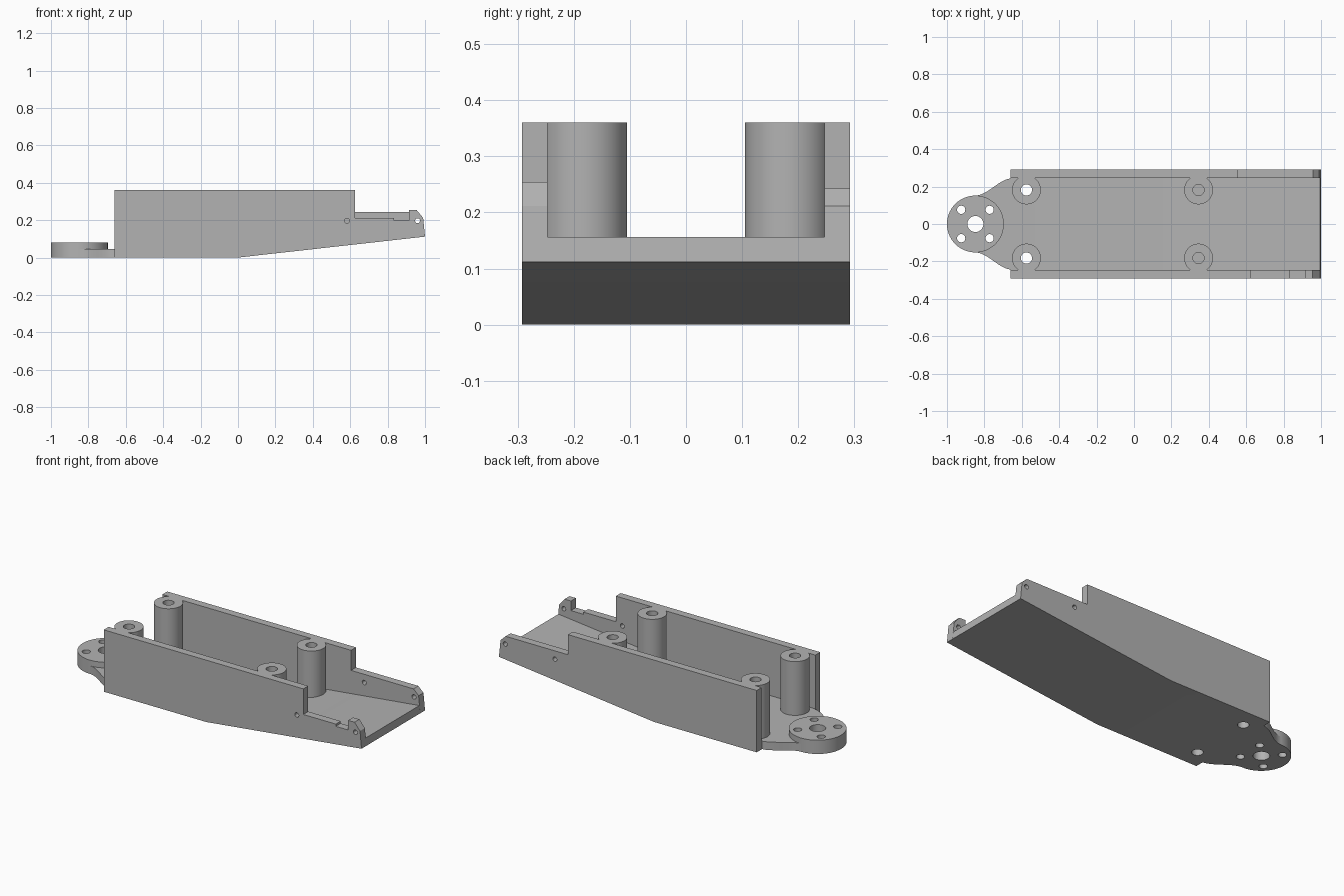
import bpy
import bmesh
import math
from mathutils import Vector

default = bpy.data.objects.get("Cube")
if default:
    bpy.data.objects.remove(default, do_unlink=True)

grey = bpy.data.materials.new("plain grey")
grey.use_nodes = True
GREY = (0.45, 0.45, 0.45, 1)
grey.diffuse_color = GREY
grey.node_tree.nodes["Principled BSDF"].inputs["Base Color"].default_value = GREY

SIDE, INNER = 0.292, 0.247      # outer and inner faces of the walls
BOTTOM, TOP = 0.0, 0.36
FLOOR = 0.047


def prism(name, points, offset):
    """Extrude a flat polygon along an offset vector."""
    bm = bmesh.new()
    face = bm.faces.new([bm.verts.new(p) for p in points])
    result = bmesh.ops.extrude_face_region(bm, geom=[face])
    verts = [g for g in result["geom"] if isinstance(g, bmesh.types.BMVert)]
    bmesh.ops.translate(bm, verts=verts, vec=Vector(offset))
    bmesh.ops.recalc_face_normals(bm, faces=bm.faces)
    mesh = bpy.data.meshes.new(name)
    bm.to_mesh(mesh)
    bm.free()
    obj = bpy.data.objects.new(name, mesh)
    bpy.context.collection.objects.link(obj)
    mesh.materials.append(grey)
    return obj


def side_prism(name, profile, y0, y1):
    return prism(name, [(x, y0, z) for x, z in profile], (0, y1 - y0, 0))


def circle(radius, count):
    return [(radius * math.cos(i * math.tau / count),
             radius * math.sin(i * math.tau / count)) for i in range(count)]


def post(name, x, y, z0, z1, radius, count=64):
    return prism(name, [(x + a, y + b, z0) for a, b in circle(radius, count)],
                 (0, 0, z1 - z0))


def pin(x, z, y):
    return prism("pin_cutter", [(x + a, y - 0.1, z + b) for a, b in circle(0.013, 24)],
                 (0, 0.2, 0))


def cut(obj, cutters):
    """Subtract the cutters, then remove them."""
    bpy.context.view_layer.objects.active = obj
    for cutter in cutters:
        cutter.hide_render = True
        mod = obj.modifiers.new("hole", "BOOLEAN")
        mod.operation = "DIFFERENCE"
        mod.solver = "EXACT"
        mod.object = cutter
        bpy.ops.object.modifier_apply(modifier=mod.name)
        bpy.data.objects.remove(cutter, do_unlink=True)


def smooth(obj):
    bpy.ops.object.select_all(action="DESELECT")
    obj.select_set(True)
    bpy.context.view_layer.objects.active = obj
    bpy.ops.object.shade_smooth_by_angle(angle=math.radians(30))


REAR_X, FRONT_X, POST_Y = -0.575, 0.345, 0.182


def rear_holes(z0, z1):
    return [post("hole_cutter", REAR_X, s * POST_Y, z0, z1, 0.03, 32) for s in (-1, 1)]


# Floor pan, rising towards the open end
deck = side_prism("floor_pan", [(-0.66, BOTTOM), (0, BOTTOM), (1, 0.112),
                                (0.995, 0.156), (0, FLOOR), (-0.66, FLOOR)],
                  -INNER, INNER)
cut(deck, rear_holes(-0.1, 0.2))
smooth(deck)

# Side walls with their different stepped ends
base = [(-0.66, TOP), (-0.66, BOTTOM), (0, BOTTOM), (1, 0.112), (0.99, 0.212)]
right_wall = side_prism("right_wall", base + [
    (0.955, 0.254), (0.914, 0.254), (0.914, 0.198), (0.834, 0.198),
    (0.834, 0.211), (0.625, 0.211), (0.625, TOP)], -SIDE, -INNER)
cut(right_wall, [pin(0.583, 0.197, -SIDE), pin(0.96, 0.197, -SIDE)])
left_wall = side_prism("left_wall", base + [
    (0.957, 0.243), (0.555, 0.243), (0.555, TOP)], INNER, SIDE)
cut(left_wall, [pin(0.64, 0.195, SIDE), pin(0.96, 0.197, SIDE)])
for wall in (right_wall, left_wall):
    smooth(wall)

# Screw posts: the rear pair is bored through, the other pair is blind
for side, label in ((-1, "right"), (1, "left")):
    y = side * POST_Y
    rear = post("rear_post_" + label, REAR_X, y, 0.02, TOP, 0.077)
    cut(rear, [post("hole_cutter", REAR_X, y, -0.1, 0.5, 0.03, 32)])
    front = post("front_post_" + label, FRONT_X, y, 0.05, TOP, 0.077)
    cut(front, [post("hole_cutter", FRONT_X, y, 0.09, 0.5, 0.03, 32)])
    smooth(rear)
    smooth(front)

# Mounting tongue with flowing shoulders, and its raised round pad
HUB_X, HUB_R, BOLT = -0.848, 0.152, 0.076


def hub_holes():
    holes = [post("hole_cutter", HUB_X, 0, -0.1, 0.2, 0.043, 32)]
    for sx in (-1, 1):
        for sy in (-1, 1):
            holes.append(post("hole_cutter", HUB_X + sx * BOLT, sy * BOLT,
                              -0.1, 0.2, 0.022, 24))
    return holes


steps = 16
shoulder = []
for i in range(steps + 1):
    t = i / steps
    ease = t * t * (3 - 2 * t)
    shoulder.append((-0.655 + (HUB_X + 0.655) * t, 0.243 + (HUB_R - 0.243) * ease))
outline = shoulder + [(x, -y) for x, y in reversed(shoulder)]
tongue = prism("mounting_tongue", [(x, y, BOTTOM) for x, y in outline], (0, 0, FLOOR))
cut(tongue, hub_holes())
smooth(tongue)

pad = post("round_pad", HUB_X, 0, BOTTOM, 0.08, HUB_R, 96)
cut(pad, hub_holes())
smooth(pad)
